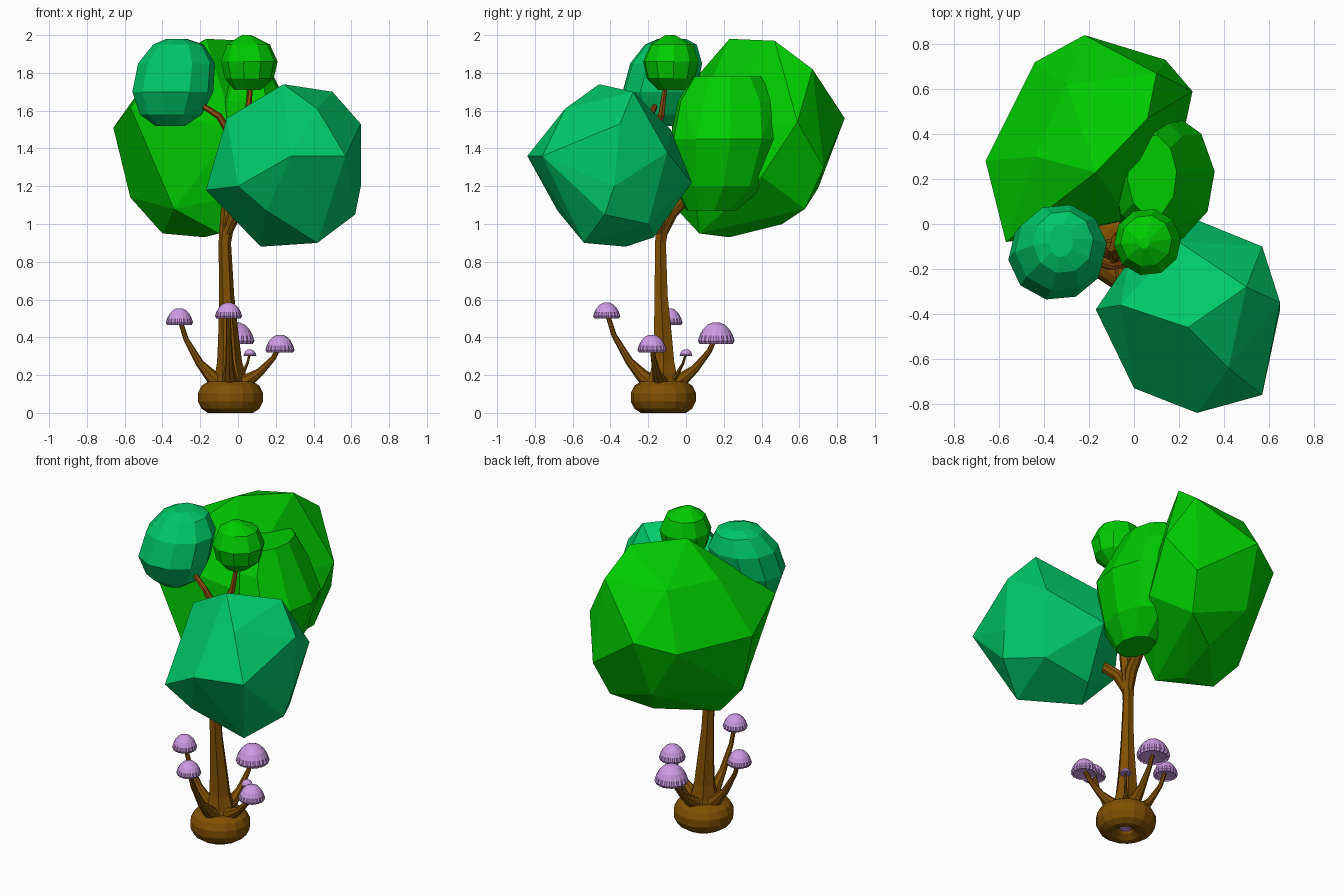
import bpy, bmesh, math
from mathutils import Vector

def material(name, rgb):
    m = bpy.data.materials.new(name)
    m.diffuse_color = (*rgb, 1)
    return m

GREEN = material("leaf_green", (0.0, 0.6, 0.0))
TEAL = material("teal_green", (0.0, 0.58, 0.14))
BROWN = material("bark_brown", (0.22, 0.08, 0.001))
RUST = material("twig_rust", (0.27, 0.068, 0.004))
PURPLE = material("cap_purple", (0.62, 0.33, 0.78))

def finish(name, bm, mat):
    bmesh.ops.recalc_face_normals(bm, faces=bm.faces)
    me = bpy.data.meshes.new(name)
    bm.to_mesh(me)
    bm.free()
    me.materials.append(mat)
    ob = bpy.data.objects.new(name, me)
    bpy.context.collection.objects.link(ob)
    return ob

def bridge(bm, a, b):
    n = len(a)
    for i in range(n):
        bm.faces.new((a[i], a[(i + 1) % n], b[(i + 1) % n], b[i]))

def tube(name, path, mat, sides=8, flute=0.0):
    """Tapered limb through (x, y, z, radius) points."""
    bm = bmesh.new()
    pts = [Vector(p[:3]) for p in path]
    rings = []
    for i, p in enumerate(pts):
        t = pts[min(i + 1, len(pts) - 1)] - pts[max(i - 1, 0)]
        q = Vector((0, 0, 1)).rotation_difference(t.normalized())
        ring = []
        for k in range(sides):
            a = 2 * math.pi * k / sides
            r = path[i][3] * (1 - flute * (k % 2))
            ring.append(bm.verts.new(p + q @ Vector((r * math.cos(a), r * math.sin(a), 0))))
        rings.append(ring)
    for a, b in zip(rings, rings[1:]):
        bridge(bm, a, b)
    bm.faces.new(rings[0])
    bm.faces.new(rings[-1])
    return finish(name, bm, mat)

def clump(name, points, mat):
    """Faceted foliage: flat-sided hull around a few corner points."""
    bm = bmesh.new()
    for p in points:
        bm.verts.new(p)
    res = bmesh.ops.convex_hull(bm, input=bm.verts)
    loose = [g for g in res["geom_interior"] + res["geom_unused"]
             if isinstance(g, bmesh.types.BMVert)]
    bmesh.ops.delete(bm, geom=list(set(loose)), context='VERTS')
    bmesh.ops.dissolve_limit(bm, angle_limit=math.radians(6), verts=bm.verts, edges=bm.edges)
    return finish(name, bm, mat)

def ball(name, rings, mat, n=10):
    """Rounder foliage from rings (z, x0, x1, y0, y1)."""
    pts = []
    for z, x0, x1, y0, y1 in rings:
        for k in range(n):
            a = 2 * math.pi * k / n + 0.1
            pts.append(((x0 + x1 + (x1 - x0) * math.cos(a)) / 2,
                        (y0 + y1 + (y1 - y0) * math.sin(a)) / 2, z))
    return clump(name, pts, mat)

CX, CY = -0.04, -0.12

# Ring-shaped base
bm = bmesh.new()
loops = []
for j in range(12):
    a = 2 * math.pi * (j + 0.5) / 12
    r, z = 0.1 + 0.075 * math.cos(a), 0.083 + 0.086 * math.sin(a)
    loops.append([bm.verts.new((CX + r * math.cos(k * math.pi / 8),
                                CY + r * math.sin(k * math.pi / 8), z)) for k in range(16)])
for j in range(12):
    bridge(bm, loops[j], loops[(j + 1) % 12])
finish("base_ring", bm, BROWN)

# Trunk with flared foot, main limbs, upper stem and thin twigs
tube("trunk", [(CX, CY, 0.12, 0.11), (CX, CY, 0.19, 0.085), (-0.045, -0.12, 0.27, 0.066),
               (-0.05, -0.122, 0.4, 0.055), (-0.06, -0.132, 0.62, 0.04),
               (-0.07, -0.135, 0.9, 0.033), (-0.05, -0.115, 1.06, 0.042),
               (-0.03, -0.13, 1.25, 0.03)], BROWN, 12, 0.15)
tube("back_limb", [(-0.065, -0.13, 0.94, 0.027), (-0.045, -0.08, 1.06, 0.037),
                   (-0.03, 0.03, 1.17, 0.03), (-0.02, 0.2, 1.3, 0.015)], BROWN)
tube("front_limb", [(-0.065, -0.13, 0.94, 0.027), (-0.02, -0.16, 1.05, 0.036),
                    (0.07, -0.24, 1.14, 0.03), (0.2, -0.4, 1.25, 0.015)], BROWN)
tube("upper_stem", [(-0.03, -0.13, 1.22, 0.03), (-0.025, -0.15, 1.38, 0.026),
                    (-0.02, -0.17, 1.49, 0.022)], RUST)
tube("left_twig", [(-0.02, -0.17, 1.44, 0.024), (-0.1, -0.19, 1.57, 0.018),
                   (-0.3, -0.13, 1.7, 0.01)], RUST, 6)
tube("right_twig", [(-0.02, -0.17, 1.44, 0.024), (0.05, -0.13, 1.58, 0.018),
                    (0.075, -0.1, 1.8, 0.01)], RUST, 6)

# Foliage clumps
clump("back_foliage",
      [(-0.22, 0.84, 1.56), (-0.66, 0.28, 1.51), (-0.44, 0.72, 1.5), (-0.57, -0.08, 1.62),
       (-0.34, -0.05, 1.08), (-0.4, 0.23, 0.95), (-0.18, 0.23, 0.93), (-0.1, 0.07, 0.95),
       (0.09, 0.63, 1.08), (-0.13, 0.51, 1.0), (0.26, 0.59, 1.54), (0.14, 0.73, 1.3),
       (0.1, 0.67, 1.82), (0.06, 0.47, 1.97), (-0.17, 0.23, 1.98), (-0.44, 0.3, 1.82),
       (-0.57, 0.25, 1.14), (-0.25, 0.7, 1.19), (0.0, 0.05, 1.15), (-0.02, 0.02, 1.5),
       (-0.3, 0.62, 1.83), (0.22, 0.4, 1.25)], GREEN)
ball("back_foliage_lump",
     [(1.07, 0.0, 0.2, 0.0, 0.27), (1.2, -0.1, 0.29, -0.07, 0.42), (1.45, -0.12, 0.36, -0.09, 0.5),
      (1.65, -0.1, 0.26, -0.05, 0.48), (1.78, -0.03, 0.19, 0.03, 0.4)], GREEN)
clump("front_foliage",
      [(0.28, -0.84, 1.36), (0.57, -0.76, 1.36), (0.65, -0.35, 1.53), (0.65, -0.38, 1.2),
       (0.57, -0.1, 1.38), (0.25, 0.03, 1.22), (-0.17, -0.38, 1.18), (0.0, -0.73, 1.2),
       (0.62, -0.43, 1.05), (0.42, -0.54, 0.9), (0.15, -0.68, 1.07), (0.12, -0.32, 0.88),
       (0.2, -0.17, 0.93), (0.5, -0.2, 1.0), (-0.06, -0.36, 1.56), (0.24, -0.46, 1.74),
       (0.5, -0.28, 1.7), (0.42, -0.64, 1.61), (0.2, -0.08, 1.5), (-0.02, -0.16, 1.3)], TEAL)
ball("left_foliage",
     [(1.52, -0.44, -0.28, -0.2, -0.06), (1.58, -0.52, -0.19, -0.28, 0.0),
      (1.7, -0.56, -0.13, -0.34, 0.06), (1.85, -0.53, -0.12, -0.3, 0.09),
      (1.95, -0.45, -0.18, -0.22, 0.06), (1.98, -0.38, -0.27, -0.15, 0.0)], TEAL)
ball("top_foliage",
     [(1.71, -0.02, 0.12, -0.15, 0.0), (1.77, -0.07, 0.19, -0.21, 0.05),
      (1.86, -0.09, 0.21, -0.23, 0.07), (1.95, -0.06, 0.17, -0.19, 0.04),
      (2.0, 0.02, 0.07, -0.11, -0.06)], GREEN)

def cap(name, x, y, z0, z1, r):
    """Flared mushroom cap with a ribbed rim and flat underside."""
    bm = bmesh.new()
    n, h = 40, z1 - z0
    prof = [(0.25, 0.16, 0), (0.8, 0.08, 0), (0.9, 0, 1), (1, 0.14, 1), (0.9, 0.4, 0.6),
            (0.72, 0.67, 0), (0.48, 0.88, 0), (0.22, 0.98, 0)]
    rings = []
    for pr, pz, rib in prof:
        ring = []
        for k in range(n):
            a = 2 * math.pi * k / n
            q = r * 1.03 * pr * (1 - 0.08 * rib * (k % 2))
            ring.append(bm.verts.new((x + q * math.cos(a), y + q * math.sin(a), z0 + h * pz)))
        rings.append(ring)
    for a, b in zip(rings, rings[1:]):
        bridge(bm, a, b)
    bm.faces.new(rings[0])
    bm.faces.new(rings[-1])
    finish(name, bm, PURPLE)

# Mushrooms on curved stalks: x, y, rim z, top z, radius
SHROOMS = {"left": (-0.31, -0.09, 0.465, 0.555, 0.07), "front": (-0.05, -0.42, 0.5, 0.585, 0.07),
           "back": (-0.01, 0.16, 0.365, 0.48, 0.095), "small": (0.063, 0.0, 0.3, 0.337, 0.033),
           "right": (0.222, -0.18, 0.32, 0.415, 0.075)}
for key, (x, y, z0, z1, r) in SHROOMS.items():
    cap(key + "_mushroom_cap", x, y, z0, z1, r)
    top = z0 + 0.4 * (z1 - z0)
    s = 0.5 if key == "small" else 1
    path = [(CX + (x - CX) * f, CY + (y - CY) * f, 0.15 + (top - 0.15) * g, w * s)
            for f, g, w in ((0.2, 0, 0.05), (0.38, 0.13, 0.035), (0.6, 0.32, 0.022),
                            (0.87, 0.68, 0.014), (1, 1, 0.012))]
    tube(key + "_mushroom_stalk", path, BROWN)

# Tiny mushroom hidden inside the base ring
cap("inner_mushroom_cap", CX, CY, 0.03, 0.07, 0.036)
